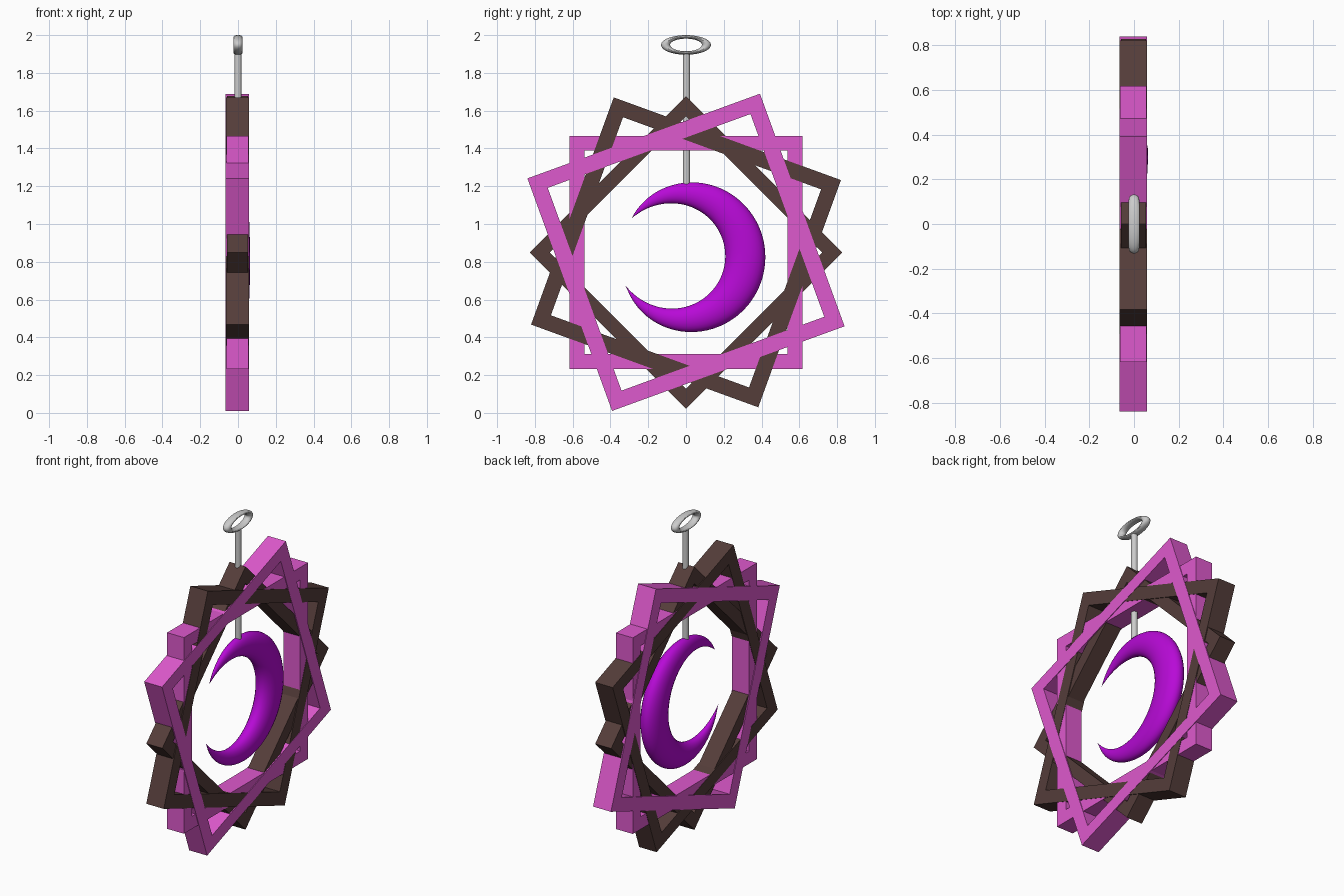
import bpy, bmesh
from math import sin, cos, pi, radians
from mathutils import Matrix

if "Cube" in bpy.data.objects:
    bpy.data.objects.remove(bpy.data.objects["Cube"])


def material(name, color):
    m = bpy.data.materials.new(name)
    m.diffuse_color = (*color, 1)
    m.use_nodes = True
    m.node_tree.nodes["Principled BSDF"].inputs["Base Color"].default_value = m.diffuse_color
    return m


def finish(bm, name, mat=None, smooth=False):
    bmesh.ops.recalc_face_normals(bm, faces=bm.faces)
    me = bpy.data.meshes.new(name)
    bm.to_mesh(me)
    bm.free()
    ob = bpy.data.objects.new(name, me)
    bpy.context.collection.objects.link(ob)
    if mat:
        me.materials.append(mat)
    if smooth:
        for p in me.polygons:
            p.use_smooth = True
    return ob


pink = material("pink", (0.73, 0.10, 0.61))
brown = material("brown", (0.09, 0.047, 0.042))
purple = material("purple", (0.48, 0.003, 0.68))

# Square frames: one proportion, each scaled and turned about the x axis
CENTRE_Z = 0.85


def square_frame(name, half, angle, mat):
    bm = bmesh.new()
    depth = half * 0.095
    loops = []
    for s, x in ((1, -depth), (1, depth), (0.872, depth), (0.872, -depth)):
        r = half * s * 2 ** 0.5
        loops.append([bm.verts.new((x - 0.003,
                                    r * cos(radians(angle + 45 + 90 * k)),
                                    CENTRE_Z + r * sin(radians(angle + 45 + 90 * k))))
                      for k in range(4)])
    for i in range(4):
        a, b = loops[i], loops[(i + 1) % 4]
        for k in range(4):
            j = (k + 1) % 4
            bm.faces.new((a[k], a[j], b[j], b[k]))
    return finish(bm, name, mat)


square_frame("outer_tilted_frame", 0.655, 20, pink)
square_frame("second_tilted_frame", 0.640, -20, brown)
square_frame("upright_frame", 0.617, 0, pink)
square_frame("diamond_frame", 0.585, 45, brown)

# Crescent: elliptical sections swept between an outer and an inner arc
bm = bmesh.new()
N, SIDES = 72, 24
rings = []
for i in range(1, N):
    u = i / N
    t = abs(2 * u - 1) ** 4
    ao, ai = radians(146 - 302 * u), radians(137 - 285 * u)
    ro, ri = 0.40 - 0.03 * t, 0.275 + 0.022 * t
    oy, oz = 0.02 + ro * cos(ao), 0.825 + ro * sin(ao)
    iy, iz = -0.067 + ri * cos(ai), 0.83 + ri * sin(ai)
    cy, cz, hy, hz = (oy + iy) / 2, (oz + iz) / 2, (oy - iy) / 2, (oz - iz) / 2
    depth = 0.6 * (hy * hy + hz * hz) ** 0.5
    rings.append([bm.verts.new((depth * sin(2 * pi * k / SIDES),
                                cy + hy * cos(2 * pi * k / SIDES),
                                cz + hz * cos(2 * pi * k / SIDES)))
                  for k in range(SIDES)])
for a, b in zip(rings, rings[1:]):
    for k in range(SIDES):
        j = (k + 1) % SIDES
        bm.faces.new((a[k], a[j], b[j], b[k]))
for ring, tip in ((rings[0], (0, -0.287, 1.032)), (rings[-1], (0, -0.322, 0.674))):
    v = bm.verts.new(tip)
    for k in range(SIDES):
        bm.faces.new((ring[k], ring[(k + 1) % SIDES], v))
finish(bm, "crescent", purple, True)

# Hanging rod
bpy.ops.mesh.primitive_cylinder_add(vertices=32, radius=0.019, depth=0.70,
                                    location=(0, 0.003, 1.555))
bpy.context.object.name = "hanging_rod"
bpy.ops.object.shade_smooth_by_angle()

# Flattened hanging ring
bpy.ops.mesh.primitive_torus_add(major_segments=48, minor_segments=16,
                                 major_radius=0.108, minor_radius=0.024)
ring = bpy.context.object
ring.name = "hanging_ring"
ring.data.transform(Matrix.Translation((0, 0, 1.948))
                    @ Matrix.Diagonal((1, 1, 0.394, 1))
                    @ Matrix.Rotation(pi / 2, 4, 'Y'))
bpy.ops.object.shade_smooth_by_angle()
